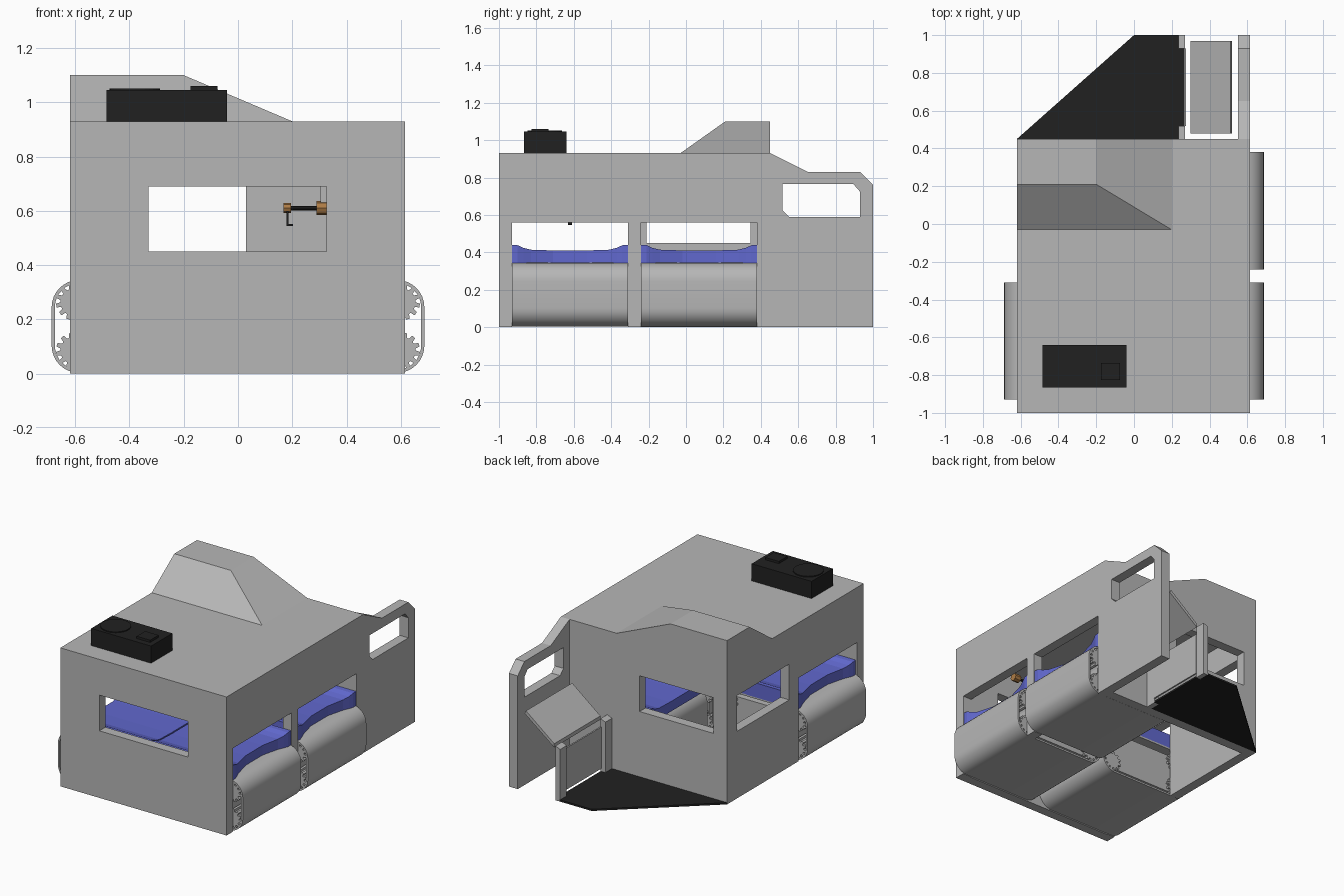
import bpy, bmesh, math

if "Cube" in bpy.data.objects:
    bpy.data.objects.remove(bpy.data.objects["Cube"])

def material(name, col):
    m = bpy.data.materials.new(name)
    m.diffuse_color = (*col, 1)
    m.use_nodes = True
    m.node_tree.nodes["Principled BSDF"].inputs["Base Color"].default_value = m.diffuse_color
    return m

GREY = material("shell grey", (0.47, 0.47, 0.47))
BLACK = material("matt black", (0.015, 0.015, 0.015))
BLUE = material("cushion blue", (0.12, 0.14, 0.62))
ORANGE = material("bronze orange", (0.42, 0.2, 0.06))

def finish(name, bm, mat, smooth=False):
    bmesh.ops.recalc_face_normals(bm, faces=bm.faces)
    me = bpy.data.meshes.new(name)
    bm.to_mesh(me)
    bm.free()
    me.materials.append(mat)
    ob = bpy.data.objects.new(name, me)
    bpy.context.collection.objects.link(ob)
    if smooth:
        bpy.ops.object.select_all(action='DESELECT')
        ob.select_set(True)
        bpy.context.view_layer.objects.active = ob
        bpy.ops.object.shade_smooth_by_angle(angle=math.radians(30))
    return ob

# place a 2D profile point on the plane across an axis
def place(axis, u, v, w):
    return {'x': (w, u, v), 'y': (u, w, v), 'z': (u, v, w)}[axis]

def prism(name, pts, axis, lo, hi, mat, hole=None, smooth=False):
    bm = bmesh.new()
    def ring(p, w):
        return [bm.verts.new(place(axis, u, v, w)) for u, v in p]
    def band(a, b):
        for i in range(len(a)):
            j = (i + 1) % len(a)
            bm.faces.new((a[i], a[j], b[j], b[i]))
    a, b = ring(pts, lo), ring(pts, hi)
    band(a, b)
    if hole:  # hole has the same number of points as the outline
        c, d = ring(hole, lo), ring(hole, hi)
        band(c, d)
        band(a, c)
        band(b, d)
    else:
        bm.faces.new(a)
        bm.faces.new(b)
    return finish(name, bm, mat, smooth)

def box(name, x, y, z, mat):
    return prism(name, [(x[0], y[0]), (x[1], y[0]), (x[1], y[1]), (x[0], y[1])], 'z', z[0], z[1], mat)

def circle(cx, cz, r, n):
    return [(cx + r * math.cos(2 * math.pi * i / n), cz + r * math.sin(2 * math.pi * i / n)) for i in range(n)]

def cut(ob, cutters):
    for c in cutters:
        m = ob.modifiers.new("cut", 'BOOLEAN')
        m.operation, m.solver, m.object = 'DIFFERENCE', 'EXACT', c
    deps = bpy.context.evaluated_depsgraph_get()
    ob.data = bpy.data.meshes.new_from_object(ob.evaluated_get(deps))
    ob.modifiers.clear()
    for c in cutters:
        bpy.data.objects.remove(c)

# main shell: hollow, open below, with windows and belt openings
shell = box("shell", (-.62, .615), (-1, .45), (0, .93), GREY)
cut(shell, [box("cutter", *c, GREY) for c in (
    ((-.555, .55), (-.935, .385), (-.1, .865)),
    ((.5, .7), (-.93, -.31), (-.1, .56)),
    ((.5, .7), (-.24, .38), (-.1, .56)),
    ((-.7, -.5), (-.93, -.31), (-.1, .56)),
    ((-.7, -.5), (-.21, .345), (.45, .69)),
    ((-.33, .327), (-1.1, -.9), (.45, .69)),
    ((-.52, .03), (.35, .5), (.45, .69)))])

# sloped roof hump
bm = bmesh.new()
low = [bm.verts.new((x, y, .93)) for x, y in ((-.62, -.03), (.2, -.03), (.2, .45), (-.62, .45))]
top = [bm.verts.new((x, y, 1.1)) for x, y in ((-.62, .21), (-.2, .21), (-.2, .45), (-.62, .45))]
bm.faces.new(low)
bm.faces.new(top)
for i in range(4):
    j = (i + 1) % 4
    bm.faces.new((low[i], low[j], top[j], top[i]))
finish("roof_hump", bm, GREY)

# rear side wing with handle hole
wing = prism("rear_wing", [(.45, 0), (1, 0), (1, .76), (.93, .83), (.65, .83), (.45, .93)],
             'x', .55, .615, GREY)
cut(wing, [prism("cutter", [(.55, .59), (.93, .59), (.93, .725), (.895, .765), (.515, .765), (.515, .625)],
                 'x', .5, .7, GREY)])

# rear floor, door posts, inner panel and tilted plate
prism("rear_floor", [(-.62, .45), (.24, .45), (.24, .52), (.27, .52), (.27, .93), (.24, .93), (.24, 1), (0, 1)],
      'z', 0, .012, BLACK)
for y0 in (.45, .93):
    prism("door_post", [(.235, 0), (.27, 0), (.27, .365), (.235, .35)], 'y', y0, y0 + .07, GREY)
box("inner_panel", (.265, .275), (.52, .93), (.03, .31), GREY)
prism("tilted_plate", [(.3, .335), (.52, .505), (.51, .525), (.3, .36)], 'y', .48, .97, GREY)

# roof unit
box("roof_unit", (-.485, -.04), (-.865, -.64), (.93, 1.045), BLACK)
prism("roof_unit_disc", circle(-.38, -.755, .093, 32), 'z', 1.04, 1.051, BLACK)
box("roof_unit_button", (-.175, -.075), (-.825, -.735), (1.04, 1.06), BLACK)

# rounded loop section for belts
def loop(x0, x1, z0, z1, r, n=8):
    pts = []
    for cx, cz, a0 in ((x1 - r, z1 - r, 0), (x0 + r, z1 - r, 90), (x0 + r, z0 + r, 180), (x1 - r, z0 + r, 270)):
        for i in range(n + 1):
            a = math.radians(a0 + 90 * i / n)
            pts.append((cx + r * math.cos(a), cz + r * math.sin(a)))
    return pts

def gear(cx, cz, teeth=12):
    pts = []
    for i in range(teeth):
        for f, r in ((0, .05), (.3, .05), (.45, .066), (.85, .066)):
            a = 2 * math.pi * (i + f) / teeth
            pts.append((cx + r * math.cos(a), cz + r * math.sin(a)))
    return pts

# one belt module: belt loop, sprockets, core and cushion
def module(name, s, y0, y1):
    def flip(p):
        return [(s * x, z) for x, z in p]
    prism(name + "_belt", flip(loop(.008, .687, .003, .345, .1)), 'y', y0, y1, GREY,
          hole=flip(loop(.02, .675, .015, .333, .088)), smooth=True)
    prism(name + "_core", flip(loop(.06, .6, .04, .3, .06)), 'y', y0 + .02, y1 - .02, GREY)
    for cx in (.09, .605):
        for cz in (.085, .263):
            prism(name + "_sprocket", flip(gear(cx, cz)), 'y', y0 + .004, y1 - .004, GREY)
    # cushion: raised ends, dished middle, hollowed outer edge
    rows = [(0, .61, .44), (.03, .61, .438), (.06, .6, .424), (.1, .585, .414), (.22, .555, .41)]
    mid = y1 - y0
    rows += [(mid - d, x, z) for d, x, z in reversed(rows)]
    bm = bmesh.new()
    rings = [[bm.verts.new((s * x, y0 + d, z)) for x, z in ((.005, .343), (xo, .343), (xo, zt), (.005, zt))]
             for d, xo, zt in rows]
    for a, b in zip(rings, rings[1:]):
        for i in range(4):
            j = (i + 1) % 4
            bm.faces.new((a[i], a[j], b[j], b[i]))
    bm.faces.new(rings[0])
    bm.faces.new(rings[-1])
    finish(name + "_cushion", bm, BLUE)

module("right_front", 1, -.93, -.31)
module("right_rear", 1, -.24, .38)
module("left_front", -1, -.93, -.31)

# hanging crank arm
AY = -.61
box("arm_hanger", (.305, .327), (AY - .012, AY + .012), (.62, .87), GREY)
for name, x0, x1, r, mat in (("arm_joint", .29, .335, .026, ORANGE), ("arm_rod", .19, .46, .008, BLACK),
                             ("arm_knob", .168, .196, .018, ORANGE), ("arm_outer_joint", .43, .475, .026, ORANGE)):
    prism(name, circle(AY, .61, r, 8), 'x', x0, x1, mat)
prism("arm_hook", [(.178, .545), (.203, .545), (.203, .552), (.186, .552), (.186, .6), (.178, .6)],
      'y', AY - .022, AY, BLACK)
